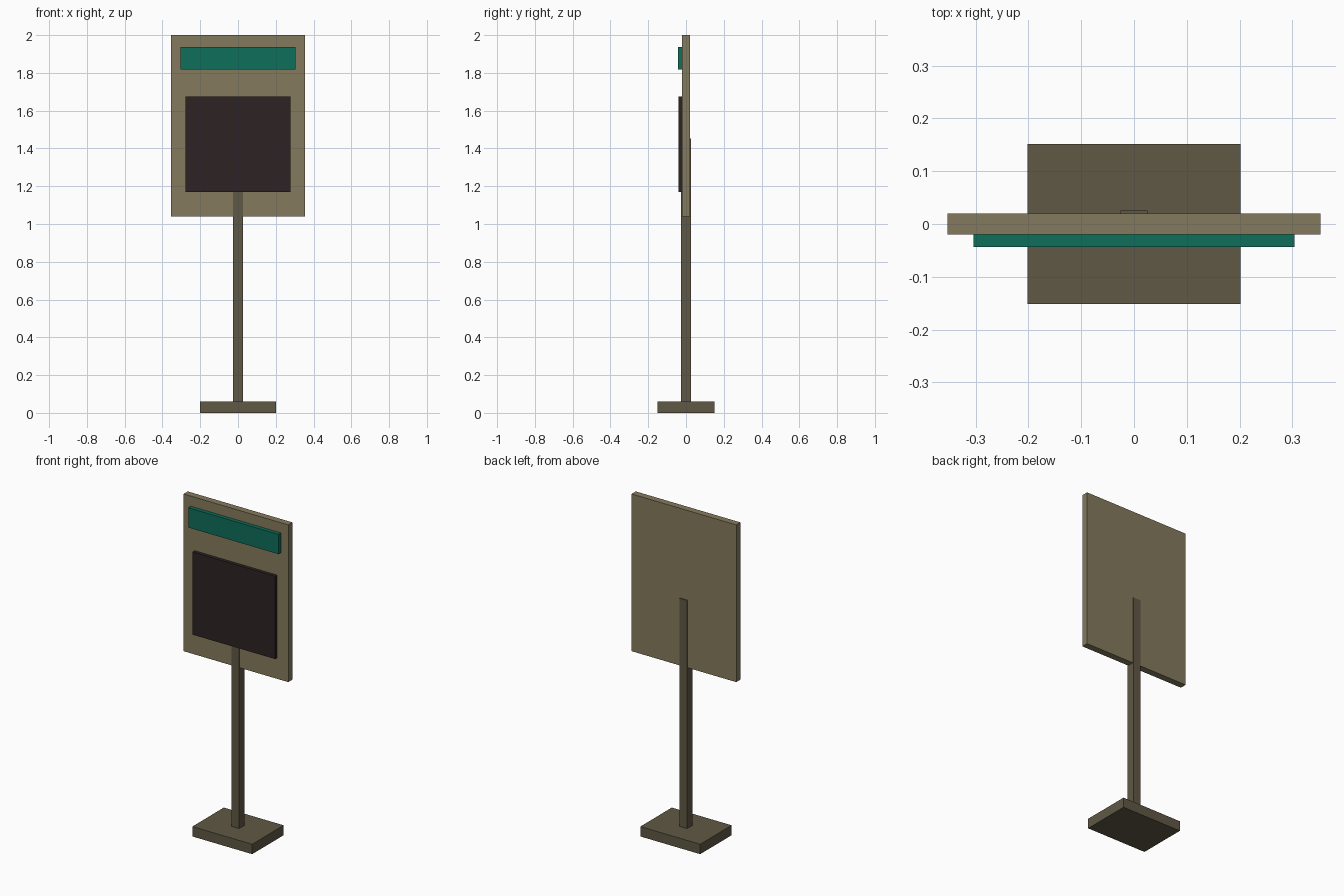
import bpy

if "Cube" in bpy.data.objects:
    bpy.data.objects.remove(bpy.data.objects["Cube"])


def lin(c):
    c /= 255
    return c / 12.92 if c <= 0.04045 else ((c + 0.055) / 1.055) ** 2.4


def material(name, rgb):
    m = bpy.data.materials.new(name)
    m.diffuse_color = (*[lin(c) for c in rgb], 1)
    m.use_nodes = True
    m.node_tree.nodes["Principled BSDF"].inputs["Base Color"].default_value = m.diffuse_color
    return m


def box(name, mat, x, y, z):
    """Box given by its (min, max) range on each axis."""
    ranges = (x, y, z)
    bpy.ops.mesh.primitive_cube_add(size=1, location=[(a + b) / 2 for a, b in ranges])
    ob = bpy.context.object
    ob.name = name
    ob.scale = [b - a for a, b in ranges]
    bpy.ops.object.transform_apply(location=False, rotation=False, scale=True)
    ob.data.materials.append(mat)
    return ob


tan = material("tan_panel", (132, 122, 93))
brown = material("dark_brown_metal", (96, 88, 69))
green = material("teal_green", (14, 110, 90))
black = material("near_black", (45, 35, 36))

# Stand
box("base_plate", brown, (-0.202, 0.202), (-0.1515, 0.1515), (0, 0.0606))
box("post", brown, (-0.0253, 0.0253), (-0.0253, 0.0253), (0.05, 1.453))

# Sign board with its header strip and display on the front
box("board", tan, (-0.3535, 0.3535), (-0.0202, 0.0202), (1.0404, 2.0))
box("header_strip", green, (-0.304, 0.304), (-0.0435, -0.018), (1.817, 1.938))
box("display_panel", black, (-0.278, 0.278), (-0.0404, -0.018), (1.169, 1.674))
